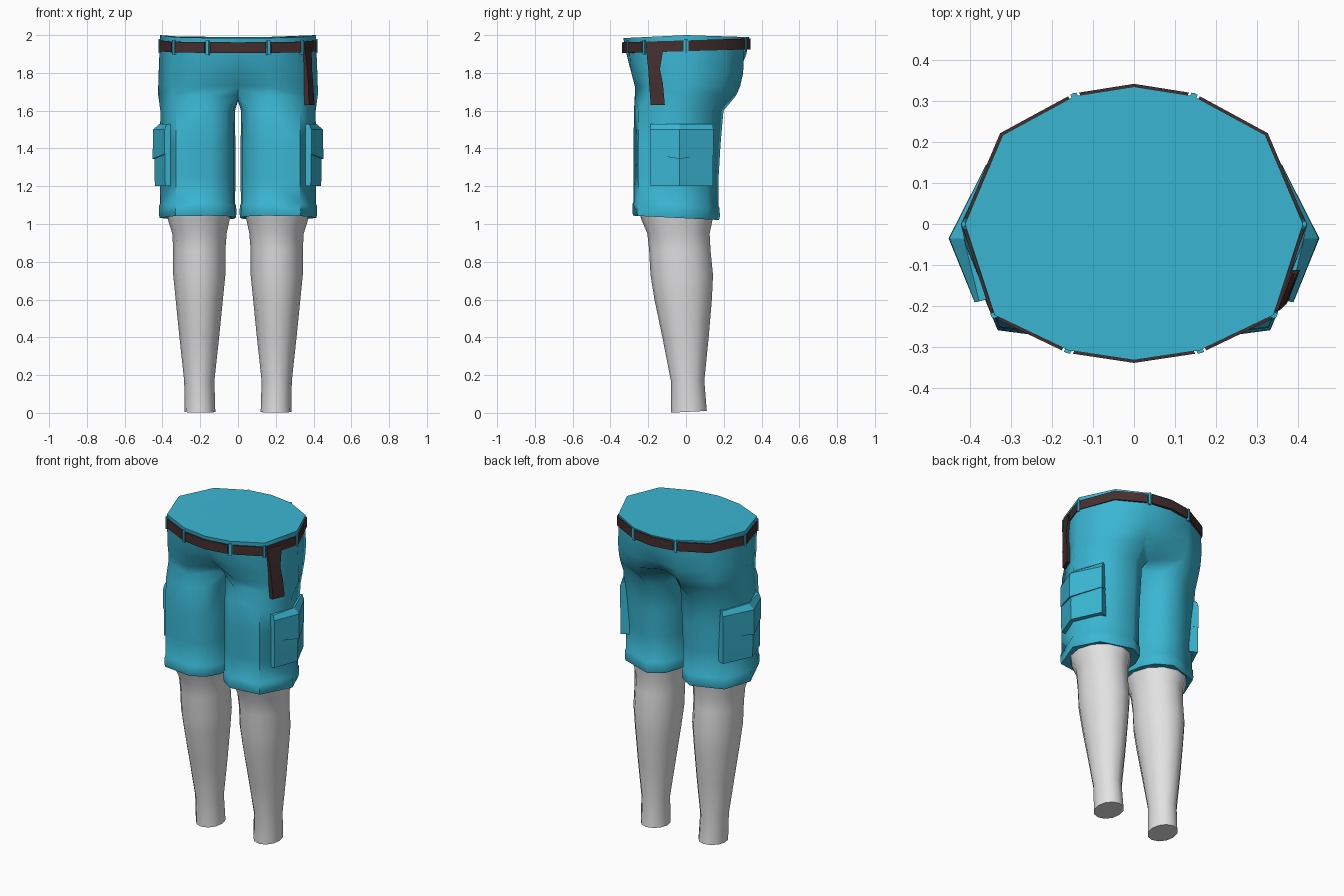
import bpy, bmesh, math

if "Cube" in bpy.data.objects:
    bpy.data.objects.remove(bpy.data.objects["Cube"])


def material(name, rgb):
    m = bpy.data.materials.new(name)
    m.diffuse_color = (*rgb, 1)
    m.use_nodes = True
    m.node_tree.nodes["Principled BSDF"].inputs["Base Color"].default_value = m.diffuse_color
    return m


TEAL = material("teal cloth", (0.042, 0.47, 0.65))
BROWN = material("dark brown leather", (0.06, 0.028, 0.028))
GREY = material("light grey", (0.76, 0.76, 0.76))


def finish(name, bm, mat, mirror=False, angle=50):
    bmesh.ops.recalc_face_normals(bm, faces=bm.faces)
    me = bpy.data.meshes.new(name)
    bm.to_mesh(me)
    bm.free()
    me.materials.append(mat)
    ob = bpy.data.objects.new(name, me)
    bpy.context.collection.objects.link(ob)
    bpy.ops.object.select_all(action='DESELECT')
    ob.select_set(True)
    bpy.context.view_layer.objects.active = ob
    if mirror:
        mod = ob.modifiers.new("mirror", 'MIRROR')
        mod.use_clip = True
        bpy.ops.object.modifier_apply(modifier=mod.name)
    bpy.ops.object.shade_smooth_by_angle(angle=math.radians(angle))
    return ob


def bridge(bm, a, b, closed=True):
    n = len(a)
    for i in range(n if closed else n - 1):
        j = (i + 1) % n
        bm.faces.new((a[i], a[j], b[j], b[i]))


def loft(name, rings, mat, mirror=False, angle=50):
    """Closed rings joined in order and capped at both ends."""
    bm = bmesh.new()
    vs = [[bm.verts.new(p) for p in r] for r in rings]
    for a, b in zip(vs, vs[1:]):
        bridge(bm, a, b)
    bm.faces.new(vs[0])
    bm.faces.new(vs[-1])
    return finish(name, bm, mat, mirror, angle)


# Waist outline, front centre to back centre on the +x side
WAIST = [(0, -.332), (.16, -.308), (.34, -.222), (.412, 0),
         (.32, .217), (.145, .312), (0, .335)]

# Shorts: half torso, crotch and one leg, mirrored
bm = bmesh.new()
# z, x scale, front scale, back scale, front centre y, back centre y
torso = [(1.99, 1, 1, 1, -.332, .335),
         (1.90, 1.01, .97, .98, -.315, .32),
         (1.80, 1.02, .94, .97, -.255, .28),
         (1.73, 1.025, .88, .92, -.18, .22),
         (1.68, 1.025, .88, .85, -.12, .13)]
levels = []
for k, (z, sx, sf, sb, fc, bc) in enumerate(torso):
    row = []
    for i, (x, y) in enumerate(WAIST):
        yy = fc if i == 0 else bc if i == 6 else y * (sf if y < 0 else sb)
        zz = z + (.01 - abs(y) * .04 + y * .008 if k == 0 else 0)
        row.append(bm.verts.new((x * sx, yy, zz)))
    levels.append(row)
for a, b in zip(levels, levels[1:]):
    bridge(bm, a, b, closed=False)
bm.faces.new(levels[0])
crotch = [bm.verts.new((0, y, z)) for y, z in ((.07, 1.66), (0, 1.65), (-.07, 1.66))]
prev = levels[-1] + crotch
LEG = [(.06, -.225), (.14, -.28), (.33, -.255), (.415, -.05), (.345, .11),
       (.15, .175), (.06, .12), (.022, .04), (.012, -.06), (.022, -.15)]
# z, scale, back push
for z, s, push in ((1.60, .98, .028), (1.42, .99, .01), (1.25, .99, 0), (1.105, .985, 0),
                   (1.095, 1.01, 0), (1.05, 1.02, 0), (1.03, 1.0, 0), (1.035, .9, 0)):
    ring = []
    for x, y in LEG:
        yy = -.055 + (y + .055) * s + (push if y > .1 else 0)
        ring.append(bm.verts.new((.213 + (x - .213) * s, yy,
                                  z - (.05 * y if z < 1.2 else 0))))
    bridge(bm, prev, ring)
    prev = ring
bm.faces.new(prev)
finish("shorts", bm, TEAL, mirror=True, angle=55)

# Lower legs: z, x min, x max, y min, y max
rings = []
for z, x0, x1, y0, y1 in ((1.07, .035, .375, -.25, .145), (1.02, .045, .37, -.235, .14),
                          (.95, .06, .348, -.205, .125), (.86, .067, .343, -.195, .13),
                          (.73, .067, .343, -.188, .143), (.60, .08, .33, -.167, .137),
                          (.40, .10, .31, -.125, .12), (.17, .125, .285, -.08, .097),
                          (.005, .12, .282, -.08, .11)):
    ring = []
    for i in range(12):
        a = math.tau * i / 12
        c, s = math.cos(a), math.sin(a)
        y = (y0 + y1) / 2 + (y1 - y0) / 2 * s
        ring.append(((x0 + x1) / 2 + (x1 - x0) / 2 * c, y,
                     z + (y * .05 if z < .1 else 0)))
    rings.append(ring)
loft("lower_leg", rings, GREY, mirror=True)

# Belt pieces between the belt loops
RING = WAIST + [(-x, y) for x, y in WAIST[5:0:-1]]


def toward(a, b, d):
    t = d / math.dist(a, b)
    return (a[0] + (b[0] - a[0]) * t, a[1] + (b[1] - a[1]) * t)


def plate(name, path, z0, z1, s0, s1, mat):
    """Curved strip following the waist."""
    rings = []
    for x, y in path:
        dz = y * .03
        rings.append([(x * s, y * s, z + dz)
                      for s, z in ((s0, z0), (s1, z0), (s1, z1), (s0, z1))])
    loft(name, rings, mat, angle=40)


for a, b in ((-1, 1), (1, 2), (2, 3), (3, 5), (5, 7), (7, 9), (9, 10), (10, 11)):
    path = [RING[i % 12] for i in range(a, b + 1)]
    first, last = toward(path[0], path[1], .014), toward(path[-1], path[-2], .014)
    plate("belt_piece", [first] + path[1:-1] + [last], 1.915, 1.972, .97, 1.02, BROWN)

# Belt loops
for i in (1, 2, 3, 5, 7, 9, 10, 11):
    p = RING[i]
    path = [toward(p, RING[i - 1], .008), p, toward(p, RING[(i + 1) % 12], .008)]
    plate("belt_loop", path, 1.905, 1.98, .97, 1.022, TEAL)

# Hanging strap: z, front x, front y, back x, back y
strap = [(1.95, .352, -.212, .386, -.12), (1.90, .358, -.208, .39, -.125),
         (1.82, .366, -.20, .392, -.138), (1.74, .372, -.195, .398, -.122),
         (1.63, .376, -.187, .405, -.112)]
loft("hanging_strap", [[(ax, ay, z), (bx, by, z), (bx - .04, by, z), (ax - .03, ay, z)]
                       for z, ax, ay, bx, by in strap], BROWN, angle=40)


# Cargo pockets and their flaps
def pocket_ring(zs, out, grow=0):
    pts = [(.385 + out * .3, -.188 - grow), (.44 + out, -.035), (.357 + out * .3, .142 + grow),
           (.27, .10), (.30, -.035), (.30, -.17)]
    return [(x, y, z) for (x, y), z in zip(pts, zs)]


loft("cargo_pocket", [pocket_ring([z] * 6, o) for z, o in
                      ((1.2, 0), (1.3, .003), (1.45, 0))], TEAL, mirror=True, angle=30)
drop = [1.37, 1.345, 1.365, 1.365, 1.345, 1.37]
loft("pocket_flap", [pocket_ring(drop, .012, .003), pocket_ring([1.5] * 6, .01, .003),
                     pocket_ring([1.53] * 6, -.025)], TEAL, mirror=True, angle=30)
